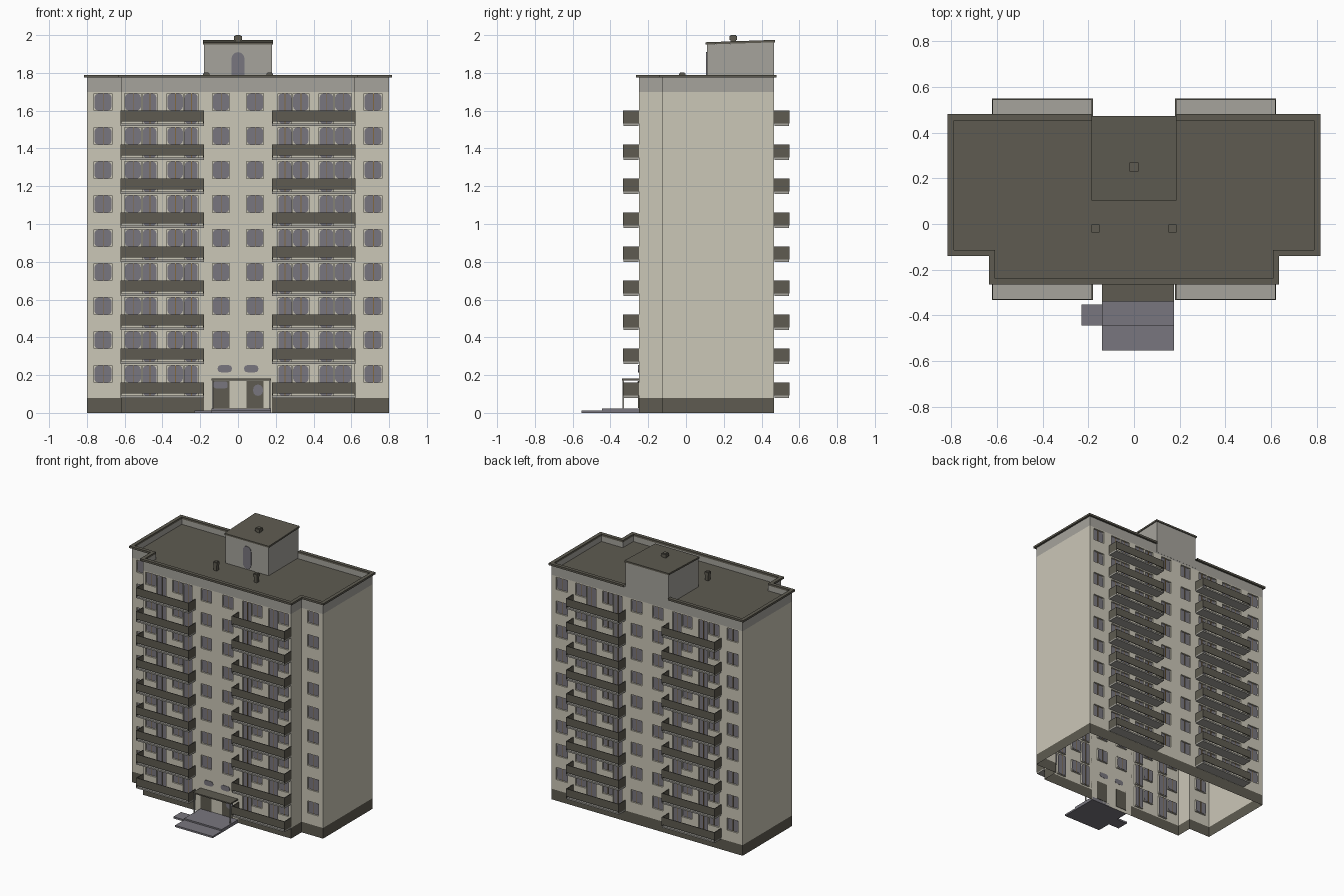
import bpy, bmesh, math
from mathutils import Matrix, Vector

if "Cube" in bpy.data.objects:
    bpy.data.objects.remove(bpy.data.objects["Cube"])


def material(name, r, g, b):
    m = bpy.data.materials.new(name)
    m.diffuse_color = (r, g, b, 1)
    m.use_nodes = True
    m.node_tree.nodes["Principled BSDF"].inputs["Base Color"].default_value = m.diffuse_color
    return m


BEIGE = material("beige_plaster", 0.60, 0.57, 0.475)
DARK = material("dark_olive_grey", 0.112, 0.105, 0.082)
GREY = material("light_grey_concrete", 0.38, 0.37, 0.335)
GLASS = material("grey_glass", 0.19, 0.183, 0.21)
RUST = material("rust_frame", 0.22, 0.14, 0.05)


def finish(name, bm, *mats, weld=False):
    if weld:
        bmesh.ops.remove_doubles(bm, verts=bm.verts, dist=0.0005)
    bmesh.ops.recalc_face_normals(bm, faces=bm.faces)
    me = bpy.data.meshes.new(name)
    bm.to_mesh(me)
    bm.free()
    for m in mats:
        me.materials.append(m)
    ob = bpy.data.objects.new(name, me)
    bpy.context.collection.objects.link(ob)
    return ob


def box(bm, x0, x1, y0, y1, z0, z1):
    c = Vector(((x0 + x1) / 2, (y0 + y1) / 2, (z0 + z1) / 2))
    bmesh.ops.create_cube(bm, size=1, matrix=Matrix.Translation(c)
                          @ Matrix.Diagonal((x1 - x0, y1 - y0, z1 - z0, 1)))


def face(bm, pts, mat=0):
    f = bm.faces.new([bm.verts.new(p) for p in pts])
    f.material_index = mat
    return f


def plate(bm, x0, x1, z0, z1, y, r, thick=0.005):
    """Upright plate with rounded corners, centred on depth y."""
    pts = []
    for i, (cx, cz) in enumerate([(x1 - r, z1 - r), (x0 + r, z1 - r),
                                  (x0 + r, z0 + r), (x1 - r, z0 + r)]):
        for k in range(4):
            a = math.pi / 2 * (i + k / 3)
            pts.append((cx + r * math.cos(a), cz + r * math.sin(a)))
    a, b = ([bm.verts.new((x, y + s * thick / 2, z)) for x, z in pts] for s in (-1, 1))
    bm.faces.new(a)
    bm.faces.new(b[::-1])
    for i in range(len(pts)):
        j = (i + 1) % len(pts)
        bm.faces.new((a[i], b[i], b[j], a[j]))


# Main dimensions
W, WB, YF, YS, YB = 0.8, 0.62, -0.25, -0.125, 0.465
FLOORS, PITCH, TOP, RECESS = 9, 0.18, 1.775, 0.012
walls, glass, bars = bmesh.new(), bmesh.new(), bmesh.new()


def wall_colour(z, centre=False):
    if z < 0.08 and not centre:
        return 1
    return 2 if z > 1.70 else 0


def openings(cols, skip_entry=False):
    """Window and door rectangles for every floor."""
    out = []
    for k in range(FLOORS):
        for x0, x1, door in cols:
            if not (k == 0 and skip_entry and abs(x0 + x1) < 0.3):
                out.append((x0, x1, (0.09 if door else 0.16) + k * PITCH, 0.252 + k * PITCH))
    return out


def facade(xa, xb, y, inward, holes, entry=False):
    """Wall panel split into cells, with recessed windows."""
    xs = sorted({xa, xb, *([-0.18, 0.18] if entry else []), *(v for h in holes for v in h[:2])})
    zs = sorted({0, 0.08, 1.70, TOP, *(round(v, 4) for h in holes for v in h[2:])})
    for x0, x1 in zip(xs, xs[1:]):
        for z0, z1 in zip(zs, zs[1:]):
            cx, cz = (x0 + x1) / 2, (z0 + z1) / 2
            if any(h[0] < cx < h[1] and h[2] < cz < h[3] for h in holes):
                continue
            face(walls, [(x0, y, z0), (x1, y, z0), (x1, y, z1), (x0, y, z1)],
                 wall_colour(cz, entry and abs(cx) < 0.18))
    yi = y + inward * RECESS
    for x0, x1, z0, z1 in holes:
        ring = [(x0, z0), (x1, z0), (x1, z1), (x0, z1)]
        face(walls, [(x, yi, z) for x, z in ring])
        for (ax, az), (bx, bz) in zip(ring, ring[1:] + ring[:1]):
            face(walls, [(ax, y, az), (bx, y, bz), (bx, yi, bz), (ax, yi, az)])
        plate(glass, x0 + 0.002, x1 - 0.002, z0 + 0.001, z1 - 0.002, yi, 0.02)
        xm = x0 + (x1 - x0) * 0.52
        box(bars, xm - 0.002, xm + 0.002, yi - 0.005, yi + 0.005, z0, z1)


def mirror(cols):
    return cols + [(-b, -a, d) for a, b, d in cols]


# Facades
edge = [(0.668, 0.762, False)]
inner = [(0.045, 0.135, False), (0.212, 0.284, True), (0.29, 0.375, False),
         (0.43, 0.506, True), (0.512, 0.60, False)]
facade(-WB, WB, YF, 1, openings(mirror(inner), True), True)
facade(-W, W, YB, -1, openings(mirror(inner + edge)))
for s in (1, -1):
    h = openings([(min(s * a, s * b), max(s * a, s * b), d) for a, b, d in edge])
    facade(min(s * W, s * WB), max(s * W, s * WB), YS, 1, h)
    # Plain end walls and the returns of the front bay
    for x, y0, y1 in ((W, YS, YB), (WB, YF, YS)):
        for z0, z1 in ((0, 0.08), (0.08, 1.70), (1.70, TOP)):
            face(walls, [(s * x, y0, z0), (s * x, y1, z0), (s * x, y1, z1), (s * x, y0, z1)],
                 wall_colour((z0 + z1) / 2))
finish("walls", walls, BEIGE, DARK, GREY, weld=True)


# Roof parapet, coping and deck
def outline(d):
    half = [(0.185, YB + d), (W + d, YB + d), (W + d, YS - d), (WB + d, YS - d), (WB + d, YF - d)]
    return half + [(-x, y) for x, y in reversed(half)]


bm = bmesh.new()
section = [(-0.012, 1.735), (-0.012, TOP), (-0.012, 1.79), (0.015, 1.79), (0.015, TOP), (0, TOP)]
for n, ((d0, z0), (d1, z1)) in enumerate(zip(section, section[1:])):
    a, b = outline(d0), outline(d1)
    for i in range(len(a) - 1):
        face(bm, [(*a[i], z0), (*a[i + 1], z0), (*b[i + 1], z1), (*b[i], z1)], 0 if n == 0 else 1)
finish("parapet", bm, GREY, DARK, weld=True)
bm = bmesh.new()
face(bm, [(x, y, 1.735) for x, y in outline(-0.012)])
finish("roof_deck", bm, DARK)


# Roof house with sloping top
def sloped(name, x, y0, y1, zb0, zb1, zt0, zt1, mat):
    bm = bmesh.new()
    box(bm, -x, x, y0, y1, 0, 1)
    for v in bm.verts:
        back, top = v.co.y > (y0 + y1) / 2, v.co.z > 0.5
        v.co.z = (zt1 if back else zt0) if top else (zb1 if back else zb0)
    finish(name, bm, mat)


sloped("roof_house", 0.18, 0.11, YB + 0.001, 1.71, 1.71, 1.95, 1.962, GREY)
sloped("roof_house_cover", 0.186, 0.103, 0.472, 1.95, 1.962, 1.962, 1.975, DARK)
plate(glass, -0.034, 0.034, 1.74, 1.91, 0.109, 0.033)

# Roof vents
bm = bmesh.new()
for x, y, z0, z1, w in ((0, 0.25, 1.96, 2.0, 0.02), (0.168, -0.02, 1.735, 1.803, 0.017),
                        (-0.168, -0.02, 1.735, 1.803, 0.017)):
    box(bm, x - w * 0.75, x + w * 0.75, y - w * 0.75, y + w * 0.75, z0, z1 - 0.012)
    box(bm, x - w, x + w, y - w, y + w, z1 - 0.025, z1 - 0.005)
    box(bm, x - w * 0.7, x + w * 0.7, y - w * 0.7, y + w * 0.7, z1 - 0.005, z1)
finish("roof_vents", bm, DARK)

# Balconies: slab, front panel and side panels on both long sides
slabs, panels = bmesh.new(), bmesh.new()
T = 0.005
for k in range(FLOORS):
    z = k * PITCH
    for s in (1, -1):
        xa, xb = sorted((s * 0.18, s * 0.622))
        for y, d in ((YF, -1), (YB, 1)):
            out = y + d * 0.083
            y0, y1 = sorted((y, out))
            box(slabs, xa, xb, y0 + T / 2, y1 - T / 2, z + 0.08, z + 0.091)
            p0, p1 = sorted((out, out - d * T))
            box(panels, xa, xb, p0, p1, z + 0.102, z + 0.16)
            for x in (xa, xb - T):
                box(panels, x, x + T, y0, y1, z + 0.091, z + 0.16)
finish("balcony_slabs", slabs, GREY)
finish("balcony_panels", panels, DARK)

# Entrance: doors, small oval windows, canopy, posts and steps
bm = bmesh.new()
for s in (1, -1):
    xa, xb = sorted((s * 0.045, s * 0.135))
    box(bm, xa, xb, YF - 0.004, YF + 0.003, 0.025, 0.168)
    plate(glass, s * 0.07 - 0.038, s * 0.07 + 0.038, 0.215, 0.253, YF - 0.001, 0.018)
finish("entrance_doors", bm, DARK)
plate(glass, -0.13, -0.055, 0.13, 0.167, YF - 0.004, 0.012)
plate(glass, 0.08, 0.132, 0.09, 0.15, YF - 0.004, 0.025)
bm = bmesh.new()
box(bm, -0.14, 0.175, -0.338, YF, 0.172, 0.181)
finish("entrance_canopy", bm, DARK)
bm = bmesh.new()
for x in (-0.134, 0.167):
    box(bm, x - 0.004, x + 0.004, -0.336, -0.328, 0.02, 0.172)
finish("canopy_posts", bm, GREY)
bm = bmesh.new()
box(bm, -0.14, 0.175, -0.445, YF, 0, 0.024)
box(bm, -0.14, 0.175, -0.553, -0.445, 0, 0.013)
box(bm, -0.23, -0.14, -0.445, -0.352, 0, 0.013)
finish("entrance_steps", bm, GLASS)

finish("window_glass", glass, GLASS)
finish("window_bars", bars, RUST)
